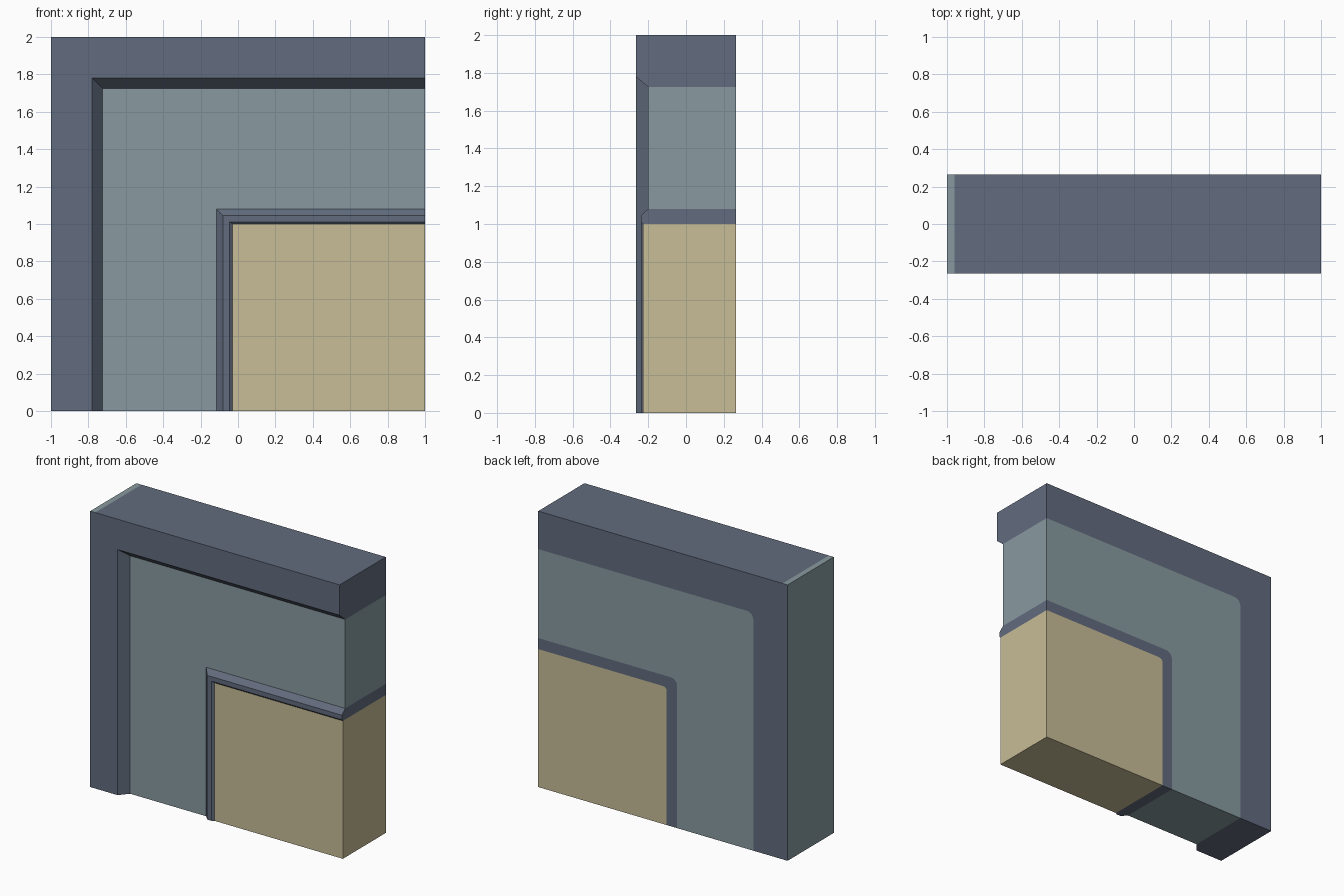
import bpy, bmesh, math
from mathutils import Vector

if "Cube" in bpy.data.objects:
    bpy.data.objects.remove(bpy.data.objects["Cube"])

BACK = 0.265      # y of the flat back
STEPS = 5         # segments in rounded corners on the back


def material(name, rgb):
    m = bpy.data.materials.new(name)
    lin = [((c / 255 + 0.055) / 1.055) ** 2.4 for c in rgb]
    m.diffuse_color = (*lin, 1)
    m.use_nodes = True
    m.node_tree.nodes["Principled BSDF"].inputs["Base Color"].default_value = m.diffuse_color
    return m


SLATE = material("slate blue", (98, 108, 126))
TEAL = material("grey teal", (136, 154, 160))
TAN = material("tan", (200, 189, 151))


def path(x, z, y, r=0.0):
    """L-shaped run: up from the floor, round the corner, across to the right end."""
    pts = [Vector((x, y, 0))]
    for i in range(STEPS + 1):
        a = math.pi - math.pi / 2 * i / STEPS
        pts.append(Vector((x + r + r * math.cos(a), y, z - r + r * math.sin(a))))
    return pts + [Vector((1, y, z))]


def add_face(bm, verts, pts, out, mat=0):
    """Face from points (repeats dropped), turned to look along out."""
    loop = []
    for p in pts:
        key = tuple(round(c, 4) for c in p)
        v = verts.get(key) or verts.setdefault(key, bm.verts.new(p))
        if v not in loop:
            loop.append(v)
    if len(loop) < 3:
        return
    f = bm.faces.new(loop)
    f.normal_update()
    if f.normal.dot(Vector(out)) < 0:
        f.normal_flip()
    f.material_index = mat


def band(name, profile, mats, r_out=0.0, r_in=0.0, outer=False):
    """One L-shaped band; profile is (x, z, y) from outer to inner edge."""
    bm, verts = bmesh.new(), {}
    front = [path(*p) for p in profile]
    back = [path(*profile[0][:2], BACK, r_out), path(*profile[-1][:2], BACK, r_in)]
    for rows, out in ((front, (0, -1, 0)), (back, (0, 1, 0))):
        for a, b in zip(rows, rows[1:]):
            for i in range(len(a) - 1):
                add_face(bm, verts, (a[i], a[i + 1], b[i + 1], b[i]), out)
    # floor end and right-hand end
    for i, out in ((0, (0, 0, -1)), (-1, (1, 0, 0))):
        add_face(bm, verts, [p[i] for p in front] + [back[1][i], back[0][i]], out)
    if outer:
        # left side and the narrow strip on top are teal, rest of the top is slate
        y = BACK
        add_face(bm, verts, [Vector(p) for p in
                 ((-1, -y, 0), (-1, y, 0), (-1, y, 2), (-1, -y, 2))], (-1, 0, 0), 1)
        for x0, x1, m in ((-1, -0.96, 1), (-0.96, 1, 0)):
            add_face(bm, verts, [Vector(p) for p in
                     ((x0, -y, 2), (x1, -y, 2), (x1, y, 2), (x0, y, 2))], (0, 0, 1), m)
    me = bpy.data.meshes.new(name)
    bm.to_mesh(me)
    bm.free()
    for m in mats:
        me.materials.append(m)
    bpy.context.collection.objects.link(bpy.data.objects.new(name, me))


# raised outer border with a chamfered inner edge
band("outer_frame", [(-1, 2, -BACK), (-0.78, 1.78, -BACK), (-0.725, 1.725, -0.2)],
     [SLATE, TEAL], r_in=0.05, outer=True)
# recessed wall panel
band("wall_panel", [(-0.725, 1.725, -0.2), (-0.115, 1.08, -0.2)], [TEAL],
     r_out=0.05, r_in=0.05)
# raised moulding around the block
band("inner_trim", [(-0.115, 1.08, -0.2), (-0.08, 1.045, -0.238),
                    (-0.045, 1.012, -0.238), (-0.03, 1.0, -0.227)], [SLATE],
     r_out=0.05, r_in=0.025)
# tan block in the lower right
band("corner_block", [(-0.03, 1.0, -0.227), (1, 0, -0.227)], [TAN], r_out=0.025)
